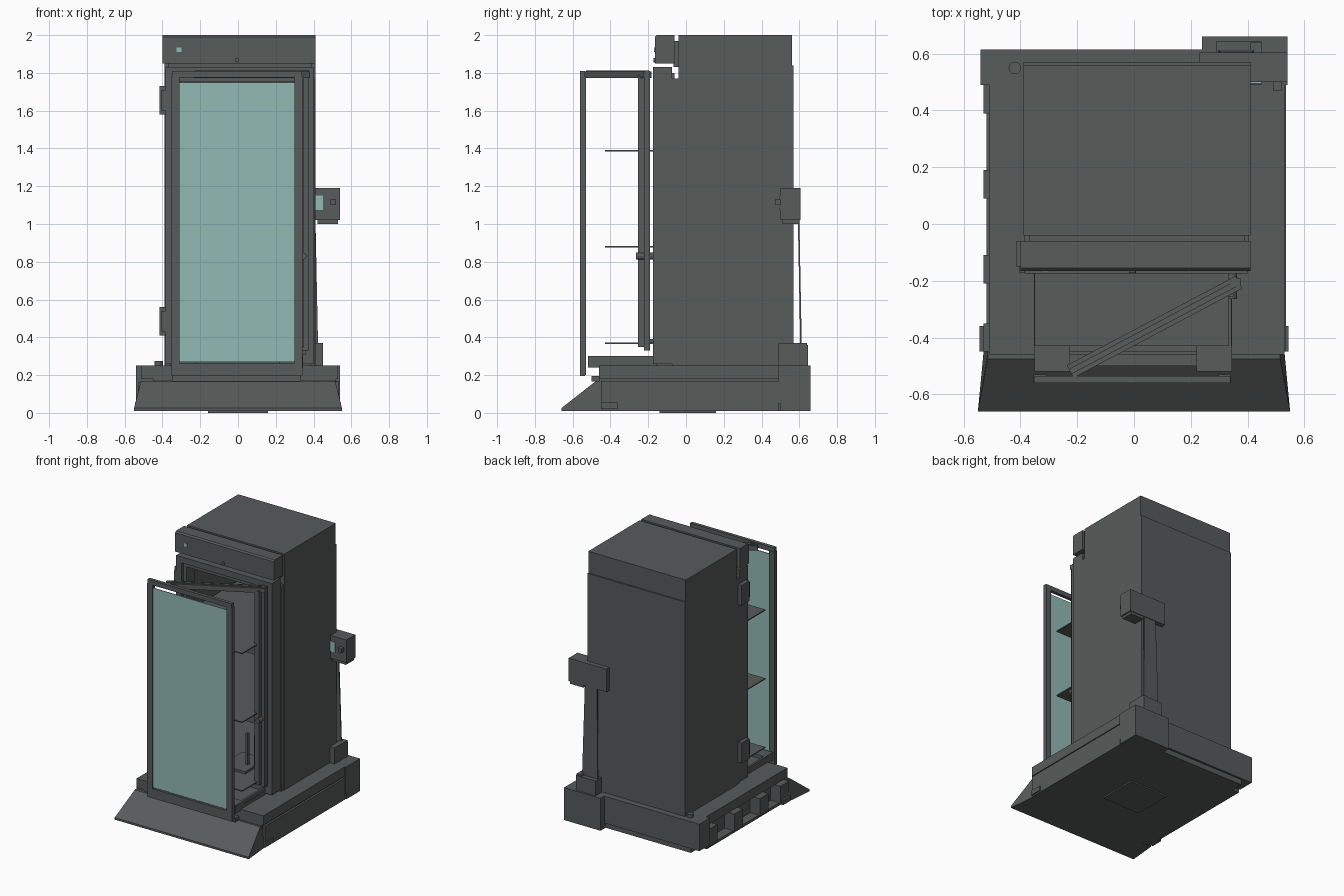
import bpy, bmesh, math
from mathutils import Vector

cube = bpy.data.objects.get("Cube")
if cube:
    bpy.data.objects.remove(cube, do_unlink=True)


def material(name, rgb):
    m = bpy.data.materials.new(name)
    m.use_nodes = True
    m.diffuse_color = (*rgb, 1)
    m.node_tree.nodes["Principled BSDF"].inputs["Base Color"].default_value = (*rgb, 1)
    return m


GREY = material("dark grey metal", (0.095, 0.106, 0.104))
TEAL = material("pale teal glass", (0.29, 0.49, 0.46))


def finish(name, bm, mat):
    bmesh.ops.recalc_face_normals(bm, faces=bm.faces)
    me = bpy.data.meshes.new(name)
    bm.to_mesh(me)
    bm.free()
    me.materials.append(mat)
    ob = bpy.data.objects.new(name, me)
    bpy.context.collection.objects.link(ob)
    return ob


def box(name, x, y, z, mat=GREY):
    """Box from three (low, high) ranges."""
    bm = bmesh.new()
    bmesh.ops.create_cube(bm, size=1)
    for v in bm.verts:
        v.co = [r[0] if c < 0 else r[1] for c, r in zip(v.co, (x, y, z))]
    return finish(name, bm, mat)


def beam(name, a, b, width, height):
    """Rectangular bar between two points of equal height."""
    a, b = Vector(a), Vector(b)
    ob = box(name, (0, (b - a).length), (-width / 2, width / 2), (-height / 2, height / 2))
    ob.location = a
    ob.rotation_euler.z = math.atan2(b.y - a.y, b.x - a.x)
    return ob


def prism(name, profile, x):
    """Closed (y, z) profile with a half width per point, about the centre x."""
    bm = bmesh.new()
    sides = [[bm.verts.new((x + s * w, y, z)) for y, z, w in profile] for s in (-1, 1)]
    for side in sides:
        bm.faces.new(side)
    n = len(profile)
    for i in range(n):
        j = (i + 1) % n
        bm.faces.new((sides[0][i], sides[0][j], sides[1][j], sides[1][i]))
    return finish(name, bm, GREY)


def rod(name, centre, radius, depth, sides=12):
    bm = bmesh.new()
    bmesh.ops.create_cone(bm, cap_ends=True, segments=sides, radius1=radius, radius2=radius, depth=depth)
    ob = finish(name, bm, GREY)
    ob.location = centre
    ob.rotation_euler.x = math.pi / 2
    return ob


# Base: core, slab, ramp, rear bar and side blocks
box("base_core", (-0.45, 0.52), (-0.46, 0.50), (0.01, 0.18))
box("base_slab", (-0.51, 0.53), (-0.46, 0.50), (0.18, 0.25))
box("base_lower_lip", (0.5, 0.535), (-0.45, 0.49), (0.01, 0.17))
prism("front_ramp", [(-0.66, 0.01, 0.55), (-0.66, 0.025, 0.55), (-0.475, 0.17, 0.515),
                     (-0.45, 0.17, 0.515), (-0.45, 0.01, 0.53)], 0)
box("ramp_hinge_strip", (-0.35, 0.33), (-0.50, -0.46), (0.165, 0.195))
box("rear_bar", (-0.54, 0.54), (0.49, 0.615), (0.05, 0.25))
box("rear_bar_foot", (-0.46, 0.5), (0.49, 0.6), (0.01, 0.06))
box("rear_corner_block", (0.24, 0.54), (0.50, 0.66), (0.01, 0.25))
for y in (0.44, 0.14, -0.16, -0.40):
    box("side_block", (-0.53, -0.44), (y - 0.05, y + 0.05), (0.03, 0.16))
box("side_rail", (-0.52, -0.44), (-0.45, 0.5), (0.015, 0.035))
for x in (-0.525, 0.53):
    box("side_foot", (x - 0.02, x + 0.015), (-0.45, -0.36), (0.02, 0.055))
box("underside_plate", (-0.16, 0.16), (-0.14, 0.16), (0.0, 0.01))
rod_cap = rod("slab_cap", (-0.42, 0.55, 0.26), 0.022, 0.03)
rod_cap.rotation_euler.x = 0

# Cabinet shell, hollow and open at the front
Y = (-0.04, 0.57)
box("left_wall", (-0.39, -0.36), Y, (0.25, 1.84))
box("right_wall", (0.38, 0.41), Y, (0.25, 1.84))
box("back_wall", (-0.36, 0.38), (0.54, 0.57), (0.25, 1.84))
box("cabinet_floor", (-0.36, 0.38), (-0.04, 0.54), (0.25, 0.30))
box("cabinet_cap", (-0.39, 0.41), (-0.04, 0.56), (1.78, 2.0))

# Header panel with indicator and lock
prism("header", [(-0.165, 1.85, 0.405), (-0.165, 1.99, 0.405), (-0.155, 2.0, 0.405),
                 (-0.06, 2.0, 0.405), (-0.06, 1.85, 0.405)], 0.005)
box("header_backing", (-0.37, 0.39), (-0.065, -0.035), (1.83, 1.97))
box("indicator", (-0.325, -0.3), (-0.169, -0.164), (1.91, 1.935), TEAL)
rod("header_lock", (-0.005, -0.167, 1.868), 0.012, 0.012)

# Stepped door frame around the opening
for name, lo, hi, y, z0, z1, w in (("outer", -0.385, 0.40, (-0.175, -0.075), 0.29, 1.83, 0.045),
                                   ("inner", -0.36, 0.385, (-0.155, -0.06), 0.27, 1.80, 0.045),
                                   ("seal", -0.385, 0.405, (-0.075, -0.04), 0.25, 1.77, 0.05)):
    box(name + "_frame_left", (lo, lo + w), y, (z0, z1))
    box(name + "_frame_right", (hi - w, hi), y, (z0, z1))
    box(name + "_frame_top", (lo, hi), y, (z1 - w, z1))
    box(name + "_frame_bottom", (lo, hi), y, (z0 - 0.03, z0 + 0.02))

# Hinges
for z in (0.41, 1.58):
    box("hinge", (-0.415, -0.38), (-0.15, -0.06), (z, z + 0.15))
    box("hinge_knuckle", (-0.405, -0.375), (-0.17, -0.15), (z + 0.02, z + 0.13))

# Shelves pulled out past the opening
for z in (0.37, 0.88, 1.39):
    box("shelf", (-0.35, 0.335), (-0.43, 0.5), (z - 0.005, z + 0.003))
box("shelf_item", (0.0, 0.2), (-0.2, 0.05), (0.373, 0.39))
for x in (0.13, 0.2):
    box("shelf_item_post", (x, x + 0.02), (-0.1, -0.08), (0.39, 0.62))

# Tray on the slab in front of the opening
box("front_tray", (-0.35, 0.345), (-0.45, -0.05), (0.25, 0.275))
for x in (-0.345, 0.335):
    box("tray_runner", (x - 0.008, x + 0.008), (-0.45, -0.15), (0.27, 0.30))
for x in (-0.35, 0.22):
    box("tray_foot", (x, x + 0.125), (-0.52, -0.43), (0.24, 0.30))

# Glass panel and its slim frame
box("glass_panel", (-0.31, 0.308), (-0.551, -0.545), (0.27, 1.75), TEAL)
for x in (-0.332, 0.32):
    box("panel_post", (x - 0.022, x + 0.022), (-0.56, -0.53), (0.2, 1.78))
box("panel_top_rail", (-0.35, 0.34), (-0.56, -0.535), (1.775, 1.81))
box("panel_bottom_rail", (-0.35, 0.34), (-0.56, -0.535), (0.195, 0.265))

# Swung door rail, post and handle
beam("door_top_rail", (-0.225, -0.52, 1.79), (0.37, -0.205, 1.79), 0.05, 0.035)
beam("door_rail_ridge", (-0.225, -0.52, 1.808), (0.37, -0.205, 1.808), 0.02, 0.01)
box("door_post_front", (0.315, 0.35), (-0.255, -0.222), (0.35, 1.79))
box("door_post_back", (0.34, 0.375), (-0.222, -0.19), (0.33, 1.81))
rod("door_handle", (0.345, -0.22, 0.83), 0.018, 0.09)

# Control box on the rear corner, with its mount and conduit
box("control_box", (0.23, 0.54), (0.5, 0.605), (1.02, 1.19))
box("control_box_lip", (0.42, 0.53), (0.51, 0.6), (1.0, 1.02))
box("control_screen", (0.41, 0.45), (0.495, 0.501), (1.075, 1.15), TEAL)
box("control_button", (0.49, 0.52), (0.47, 0.5), (1.1, 1.13))
prism("conduit", [(0.6, 1.03, 0.05), (0.592, 1.03, 0.05), (0.606, 0.3, 0.065), (0.614, 0.3, 0.065)], 0.36)
box("conduit_socket", (0.29, 0.45), (0.575, 0.645), (0.25, 0.36))
box("conduit_bracket", (0.41, 0.45), (0.49, 0.64), (0.25, 0.37))
